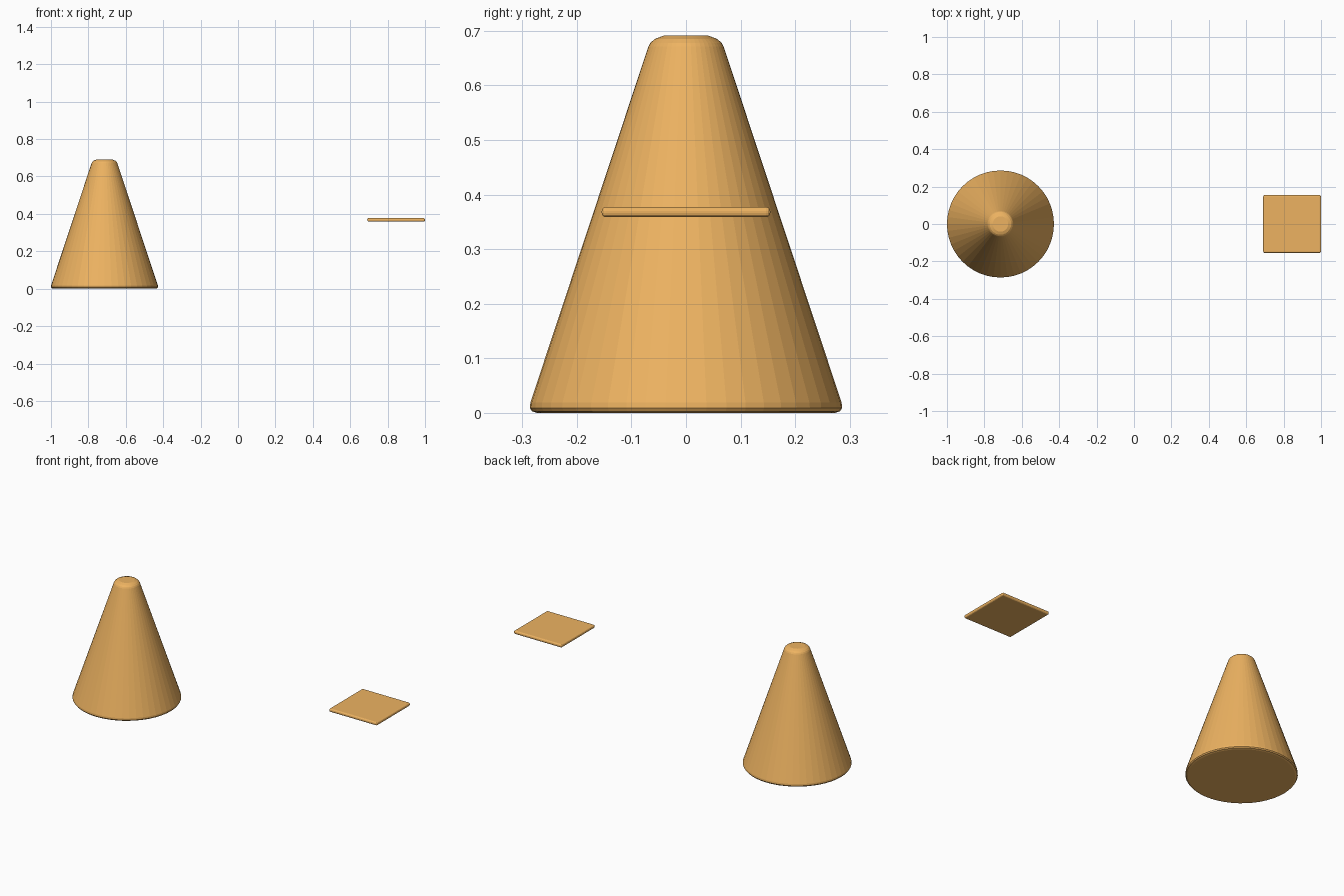
import bpy, bmesh, math

if "Cube" in bpy.data.objects:
    bpy.data.objects.remove(bpy.data.objects["Cube"])

mat = bpy.data.materials.new("orange")
mat.diffuse_color = (0.85, 0.45, 0.12, 1)
mat.use_nodes = True
mat.node_tree.nodes["Principled BSDF"].inputs["Base Color"].default_value = mat.diffuse_color


def finish(name, bm, location):
    bmesh.ops.recalc_face_normals(bm, faces=bm.faces[:])
    mesh = bpy.data.meshes.new(name)
    bm.to_mesh(mesh)
    bm.free()
    mesh.materials.append(mat)
    obj = bpy.data.objects.new(name, mesh)
    obj.location = location
    bpy.context.collection.objects.link(obj)
    return obj


# Cone: lathed profile of (radius, height) with softened rims
profile = [(0.273, 0.0), (0.282, 0.003), (0.286, 0.009), (0.285, 0.019),
           (0.069, 0.671), (0.065, 0.678), (0.057, 0.685), (0.041, 0.691)]
SIDES = 48
bm = bmesh.new()
rings = [[bm.verts.new((r * math.cos(2 * math.pi * i / SIDES),
                        r * math.sin(2 * math.pi * i / SIDES), z))
          for i in range(SIDES)] for r, z in profile]
for low, high in zip(rings, rings[1:]):
    for i in range(SIDES):
        j = (i + 1) % SIDES
        bm.faces.new((low[i], low[j], high[j], high[i]))
bm.faces.new(rings[0][::-1])
bm.faces.new(rings[-1])
finish("cone", bm, (-0.714, 0, 0))

# Floating square plate with rounded edges
bm = bmesh.new()
bmesh.ops.create_cube(bm, size=1)
bmesh.ops.scale(bm, vec=(0.309, 0.309, 0.019), verts=bm.verts[:])
plate = finish("square_plate", bm, (0.8455, 0, 0.368))
bevel = plate.modifiers.new("rounded_edges", 'BEVEL')
bevel.width = 0.008
bevel.segments = 3
